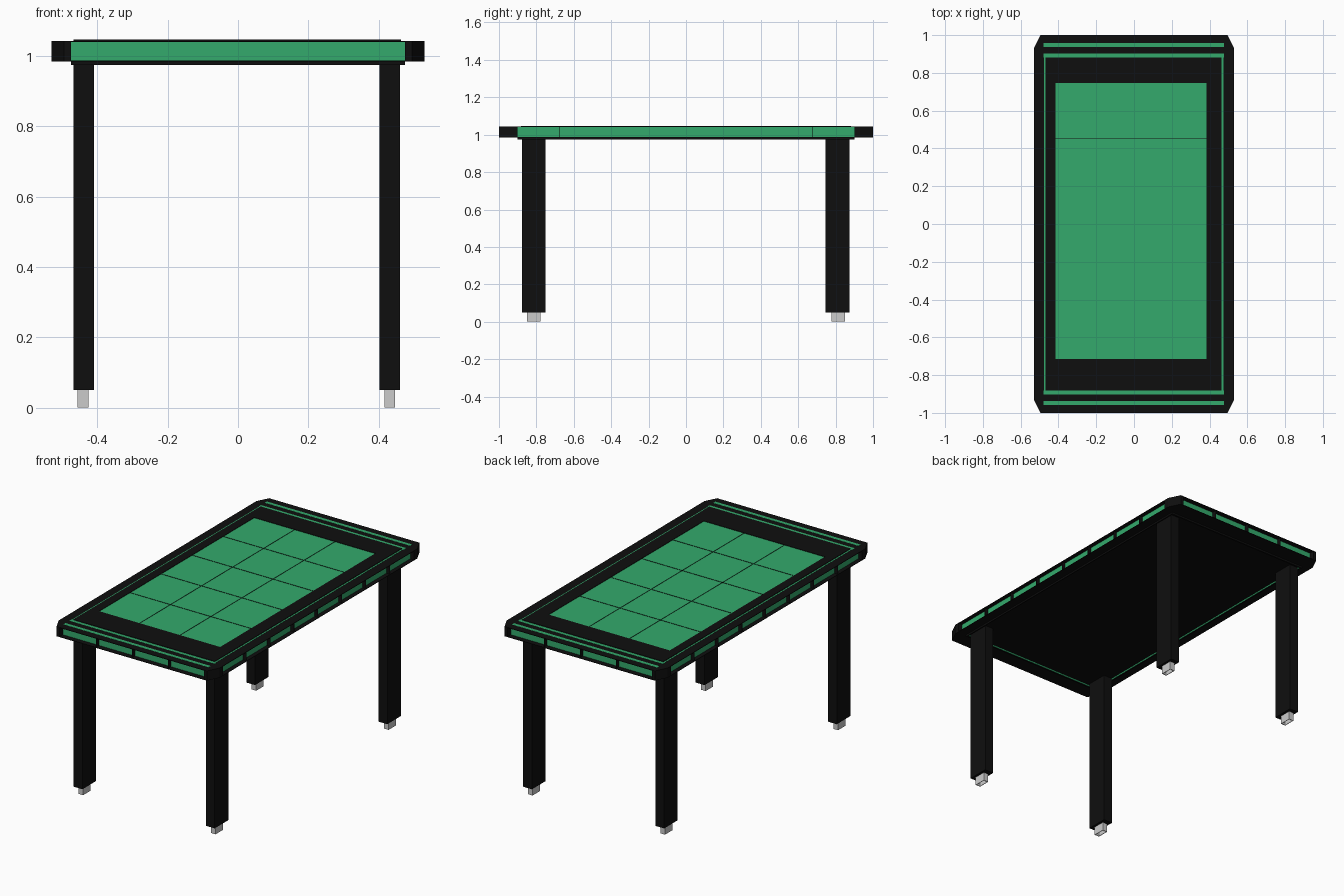
import bpy, bmesh

if "Cube" in bpy.data.objects:
    bpy.data.objects.remove(bpy.data.objects["Cube"])


def material(name, rgb):
    m = bpy.data.materials.new(name)
    m.diffuse_color = (*rgb, 1)
    m.use_nodes = True
    m.node_tree.nodes["Principled BSDF"].inputs["Base Color"].default_value = m.diffuse_color
    return m


BLACK = material("black", (0.0045, 0.0045, 0.0045))
GREEN = material("green", (0.033, 0.4, 0.15))


def finish(name, bm, mat):
    bmesh.ops.recalc_face_normals(bm, faces=bm.faces)
    me = bpy.data.meshes.new(name)
    bm.to_mesh(me)
    bm.free()
    ob = bpy.data.objects.new(name, me)
    bpy.context.collection.objects.link(ob)
    if mat:
        me.materials.append(mat)
    return ob


def add_prism(bm, pts, z0, z1):
    f = bm.faces.new([bm.verts.new((x, y, z0)) for x, y in pts])
    r = bmesh.ops.extrude_face_region(bm, geom=[f], use_keep_orig=True)
    top = [v for v in r["geom"] if isinstance(v, bmesh.types.BMVert)]
    bmesh.ops.translate(bm, verts=top, vec=(0, 0, z1 - z0))


def add_box(bm, x0, x1, y0, y1, z0, z1):
    add_prism(bm, [(x0, y0), (x1, y0), (x1, y1), (x0, y1)], z0, z1)


def boxes(name, specs, mat):
    bm = bmesh.new()
    for s in specs:
        add_box(bm, *s)
    return finish(name, bm, mat)


def ring(x0, x1, y0, y1, a0, a1, b0, b1, z0, z1):
    # four bars between an outer rectangle and an inner rectangle
    return [(x0, x1, y0, b0, z0, z1), (x0, x1, b1, y1, z0, z1),
            (x0, a0, b0, b1, z0, z1), (a1, x1, b0, b1, z0, z1)]


# top and bottom covers with clipped corners
outline = [(0.495, -1), (0.53, -0.93), (0.53, 0.93), (0.495, 1),
           (-0.495, 1), (-0.53, 0.93), (-0.53, -0.93), (-0.495, -1)]
for name, z0, z1 in (("top_cover", 1.04, 1.043), ("bottom_cover", 0.985, 0.988)):
    bm = bmesh.new()
    add_prism(bm, outline, z0, z1)
    finish(name, bm, BLACK)

# recessed green core seen through the edge openings
boxes("core", [(-0.475, 0.475, -0.97, 0.97, 0.988, 1.04),
               (-0.505, 0.505, -0.9, 0.9, 0.988, 1.04)], GREEN)

# solid corner posts of the rim
bm = bmesh.new()
post = [(0.475, 0.9), (0.53, 0.9), (0.53, 0.93), (0.495, 1), (0.475, 1)]
for sx in (-1, 1):
    for sy in (-1, 1):
        add_prism(bm, [(sx * x, sy * y) for x, y in post], 0.988, 1.04)
finish("rim_corners", bm, BLACK)

# thin dividers across the edge openings
t = 0.0004
fins = []
for s in (-1, 1):
    for i in range(1, 4):
        x = -0.475 + 0.95 * i / 4
        fins.append((x - t, x + t, *sorted((s * 0.97, s * 0.998)), 0.988, 1.04))
    for i in range(1, 8):
        y = -0.9 + 1.8 * i / 8
        fins.append((*sorted((s * 0.505, s * 0.528)), y - t, y + t, 0.988, 1.04))
boxes("edge_dividers", fins, BLACK)

# green inlay lines on the top
z0, z1 = 1.042, 1.0437
lines = [(-0.477, -0.468, -0.881, 0.881, z0, z1), (0.464, 0.473, -0.881, 0.881, z0, z1)]
for a, b in ((0.881, 0.902), (0.937, 0.958)):
    lines += [(-0.48, 0.477, a, b, z0, z1), (-0.48, 0.477, -b, -a, z0, z1)]
boxes("top_inlay_lines", lines, GREEN)

# raised frame around the green playing panel
px0, px1, py0, py1 = -0.415, 0.383, -0.715, 0.746
boxes("panel_frame", ring(-0.468, 0.464, -0.881, 0.881, px0, px1, py0, py1, 1.042, 1.047), BLACK)
boxes("panel", [(px0, px1, py0, py1, 1.042, 1.0445)], GREEN)

# fine grid ridges on the panel
grid = []
for i in range(1, 3):
    x = px0 + (px1 - px0) * i / 3
    grid.append((x - t, x + t, py0, py1, 1.044, 1.0465))
for i in range(1, 5):
    y = py0 + (py1 - py0) * i / 5
    grid.append((px0, px1, y - t, y + t, 1.044, 1.0465))
boxes("panel_grid", grid, BLACK)

# lip under the table with a green inner line
boxes("under_lip", ring(-0.475, 0.475, -0.9, 0.9, -0.468, 0.468, -0.89, 0.89, 0.975, 0.986), BLACK)
boxes("under_lip_line", ring(-0.468, 0.468, -0.89, 0.89, -0.466, 0.466, -0.888, 0.888,
                             0.977, 0.986), GREEN)

# legs with hollow grey feet
for side, lx0, lx1, fx0, fx1 in (("left", -0.468, -0.41, -0.456, -0.425),
                                 ("right", 0.403, 0.461, 0.416, 0.447)):
    for end, ly0, ly1, fy0, fy1 in (("front", -0.878, -0.75, -0.85, -0.779),
                                    ("back", 0.746, 0.874, 0.778, 0.849)):
        boxes(f"{end}_{side}_leg", [(lx0, lx1, ly0, ly1, 0.05, 0.986)], BLACK)
        w = 0.003
        boxes(f"{end}_{side}_foot", ring(fx0, fx1, fy0, fy1, fx0 + w, fx1 - w,
                                         fy0 + w, fy1 - w, 0, 0.05), None)
